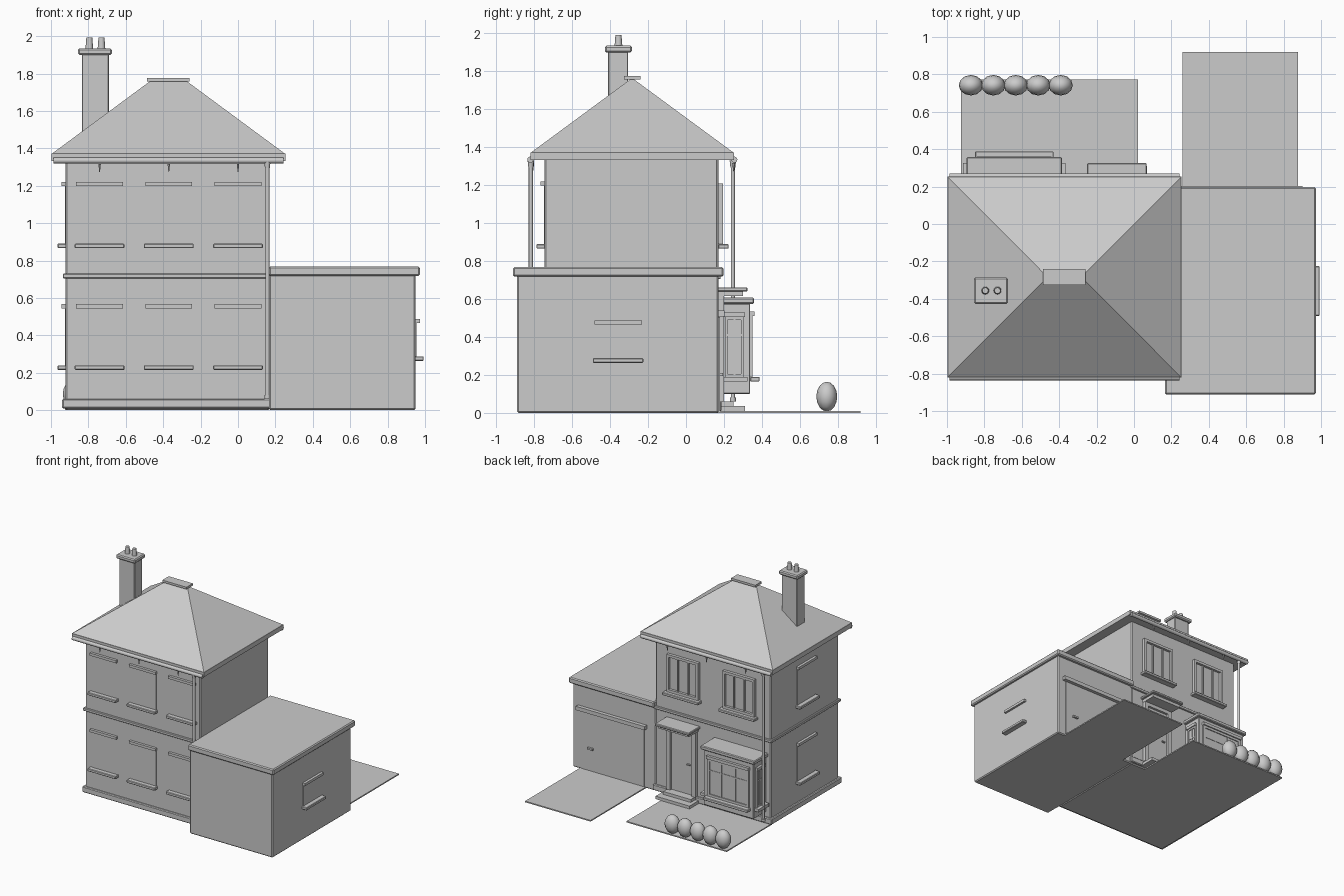
import bpy, bmesh, math
from mathutils import Matrix

if "Cube" in bpy.data.objects:
    bpy.data.objects.remove(bpy.data.objects["Cube"])

grey = bpy.data.materials.new("plain_grey")
grey.diffuse_color = (0.6, 0.6, 0.6, 1)
grey.use_nodes = True
grey.node_tree.nodes["Principled BSDF"].inputs["Base Color"].default_value = grey.diffuse_color


def finish(name, bm, bevel=0, smooth=False):
    bmesh.ops.recalc_face_normals(bm, faces=bm.faces)
    me = bpy.data.meshes.new(name)
    bm.to_mesh(me)
    bm.free()
    me.materials.append(grey)
    ob = bpy.data.objects.new(name, me)
    bpy.context.collection.objects.link(ob)
    if bevel:
        mod = ob.modifiers.new("bevel", 'BEVEL')
        mod.width = bevel
        mod.segments = 1
    if smooth:
        bpy.ops.object.select_all(action='DESELECT')
        ob.select_set(True)
        bpy.context.view_layer.objects.active = ob
        bpy.ops.object.shade_smooth_by_angle(angle=math.radians(40))
    return ob


def box(name, x0, x1, y0, y1, z0, z1, bevel=0):
    bm = bmesh.new()
    m = Matrix.Translation(((x0 + x1) / 2, (y0 + y1) / 2, (z0 + z1) / 2))
    bmesh.ops.create_cube(bm, size=1, matrix=m @ Matrix.Diagonal((x1 - x0, y1 - y0, z1 - z0, 1)))
    return finish(name, bm, bevel)


def tube(name, loc, r0, r1, length, axis='Z', sides=12):
    bm = bmesh.new()
    m = Matrix.Translation(loc)
    if axis == 'X':
        m = m @ Matrix.Rotation(math.pi / 2, 4, 'Y')
    bmesh.ops.create_cone(bm, cap_ends=True, segments=sides, radius1=r0, radius2=r1,
                          depth=length, matrix=m)
    return finish(name, bm, 0, True)


def wall_box(name, wall, c, a0, a1, d0, d1, z0, z1, bevel=0):
    """Box on a wall: a runs along it from centre c, d sticks out of it."""
    axis, pos, sign = wall
    lo, hi = sorted((pos + sign * d0, pos + sign * d1))
    if axis == 'y':
        return box(name, c + a0, c + a1, lo, hi, z0, z1, bevel)
    return box(name, lo, hi, c + a0, c + a1, z0, z1, bevel)


def window(name, wall, c, w, z0, z1, panes=1, rows=(), frame=0.02, depth=0.012):
    h = w / 2
    wall_box(name + "_glass", wall, c, -h, h, -0.01, 0.004, z0, z1)
    if panes > 1:
        for s in (-1, 1):
            a, b = sorted((s * h, s * (h - frame)))
            wall_box(name + "_jamb", wall, c, a, b, 0, depth, z0, z1)
        for za in (z0, z1 - frame):
            wall_box(name + "_rail", wall, c, -h + frame, h - frame, 0, depth, za, za + frame)
        for i in range(1, panes):
            a = -h + w * i / panes
            wall_box(name + "_mullion", wall, c, a - .005, a + .005, 0, depth * .7, z0, z1)
        for zr in rows:
            wall_box(name + "_transom", wall, c, -h, h, 0, depth * .65, zr - .005, zr + .005)


def sill_lintel(name, wall, c, w, z_sill, z_lintel):
    wall_box(name + "_lintel", wall, c, -w / 2 - .005, w / 2 + .005, -.01, .022,
             z_lintel, z_lintel + .022)
    wall_box(name + "_sill", wall, c, -w / 2 - .013, w / 2 + .013, -.01, .043,
             z_sill - .024, z_sill, .004)


FRONT, BACK = ('y', -.745, -1), ('y', .17, 1)
LEFT, GARAGE_SIDE = ('x', -.922, -1), ('x', .95, 1)

# House body, plinth and string course
box("house_walls", -.922, .168, -.745, .17, .0, 1.34, .008)
box("plinth", -.94, .185, -.763, .188, .01, .06, .006)
box("string_course", -.936, .18, -.758, .183, .705, .73, .004)

# Garage with flat roof
box("garage_walls", .165, .95, -.89, .172, 0, .73, .008)
box("garage_roof", .165, .972, -.912, .198, .718, .768, .008)
box("garage_door", .27, .87, .165, .178, .01, .505)
box("garage_lintel", .25, .9, .165, .203, .508, .54)
box("garage_handle", .75, .8, .175, .195, .195, .21)

# Hipped roof over an eaves board
box("eaves_board", -.997, .253, -.82, .253, 1.333, 1.372)
bm = bmesh.new()
base = [bm.verts.new(p) for p in ((-.997, -.82, 1.37), (.253, -.82, 1.37),
                                  (.253, .253, 1.37), (-.997, .253, 1.37))]
l, r = bm.verts.new((-.462, -.284, 1.765)), bm.verts.new((-.282, -.284, 1.765))
for f in ((base[0], base[1], r, l), (base[1], base[2], r), (base[2], base[3], l, r),
          (base[3], base[0], l), base[::-1]):
    bm.faces.new(f)
finish("hipped_roof", bm)
box("ridge_cap", -.487, -.258, -.326, -.24, 1.757, 1.775)

# Gutters, brackets and drainpipes
for y in (-.82, .255):
    tube("gutter", (-.372, y, 1.335), .016, .016, 1.23, 'X')
    for x in (-.74, -.37, 0):
        tube("gutter_bracket", (x, y * .985, 1.295), .002, .008, .045, sides=6)
for x, y in ((.157, -.818), (-.905, .247)):
    tube("drainpipe", (x, y, .695), .011, .011, 1.25)
    tube("pipe_hopper", (x, y, 1.312), .013, .017, .035)
    tube("pipe_shoe", (x, y, .07), .016, .016, .02)

# Chimney
box("chimney_stack", -.835, -.69, -.41, -.305, 1.4, 1.905, .004)
box("chimney_cap", -.855, -.675, -.428, -.285, 1.9, 1.935, .008)
for x in (-.795, -.73):
    tube("chimney_pot", (x, -.356, 1.96), .021, .016, .064)

# Plain windows on the front and left walls, two floors
for z0, z1 in ((.24, .545), (.89, 1.198)):
    for x in (-.74, -.37, 0):
        window("front_window", FRONT, x, .24, z0, z1)
        sill_lintel("front_window", FRONT, x, .24, z0, z1)
    window("left_window", LEFT, -.3, .24, z0, z1)
    sill_lintel("left_window", LEFT, -.3, .24, z0, z1)

# Garage side window
window("garage_window", GARAGE_SIDE, -.358, .24, .288, .465)
sill_lintel("garage_window", GARAGE_SIDE, -.358, .24, .288, .465)

# Upper back windows
for x in (-.63, -.1):
    window("back_window", BACK, x, .3, .89, 1.21, 3, (), .022, .025)
    wall_box("back_window_sill", BACK, x, -.17, .17, 0, .055, .866, .89, .004)

# Door, canopy and steps
for s in (-1, 1):
    box("door_post", -.09 + s * .12 - .018, -.09 + s * .12 + .018, .165, .2, .06, .62)
box("door_head", -.21, .03, .165, .2, .585, .62)
box("door", -.192, .012, .165, .18, .06, .585)
box("door_handle", -.17, -.14, .178, .195, .31, .32)
box("canopy", -.252, .068, .165, .325, .64, .662, .005)
box("canopy_bed", -.235, .05, .165, .3, .615, .64)
box("upper_step", -.22, .04, .165, .25, .01, .06)
box("lower_step", -.25, .07, .165, .31, .01, .035)

# Bay window
box("bay_body", -.875, -.405, .165, .338, .1, .575, .004)
box("bay_roof", -.895, -.385, .165, .358, .575, .607, .006)
BAY = ('y', .338, 1)
window("bay_front", BAY, -.64, .39, .19, .51, 3, (.41,))
wall_box("bay_sill", BAY, -.64, -.21, .21, 0, .05, .165, .19, .004)
wall_box("bay_lintel", BAY, -.64, -.2, .2, 0, .022, .51, .535)
for pos, sign in ((-.875, -1), (-.405, 1)):
    side = ('x', pos, sign)
    window("bay_side", side, .255, .1, .19, .505, 2, (.41,), .015)
    wall_box("bay_side_sill", side, .255, -.07, .07, 0, .04, .165, .19)
    wall_box("bay_side_lintel", side, .255, -.055, .055, 0, .02, .505, .53)

# Ground slabs and hedge
box("garden_slab", -.925, .022, .16, .772, 0, .01)
box("driveway", .258, .877, .16, .92, 0, .01)
for i in range(5):
    bm = bmesh.new()
    m = Matrix.Translation((-.872 + i * .12, .742, .086)) @ Matrix.Diagonal((.065, .055, .078, 1))
    bmesh.ops.create_uvsphere(bm, u_segments=12, v_segments=8, radius=1, matrix=m)
    finish("bush", bm, 0, True)
